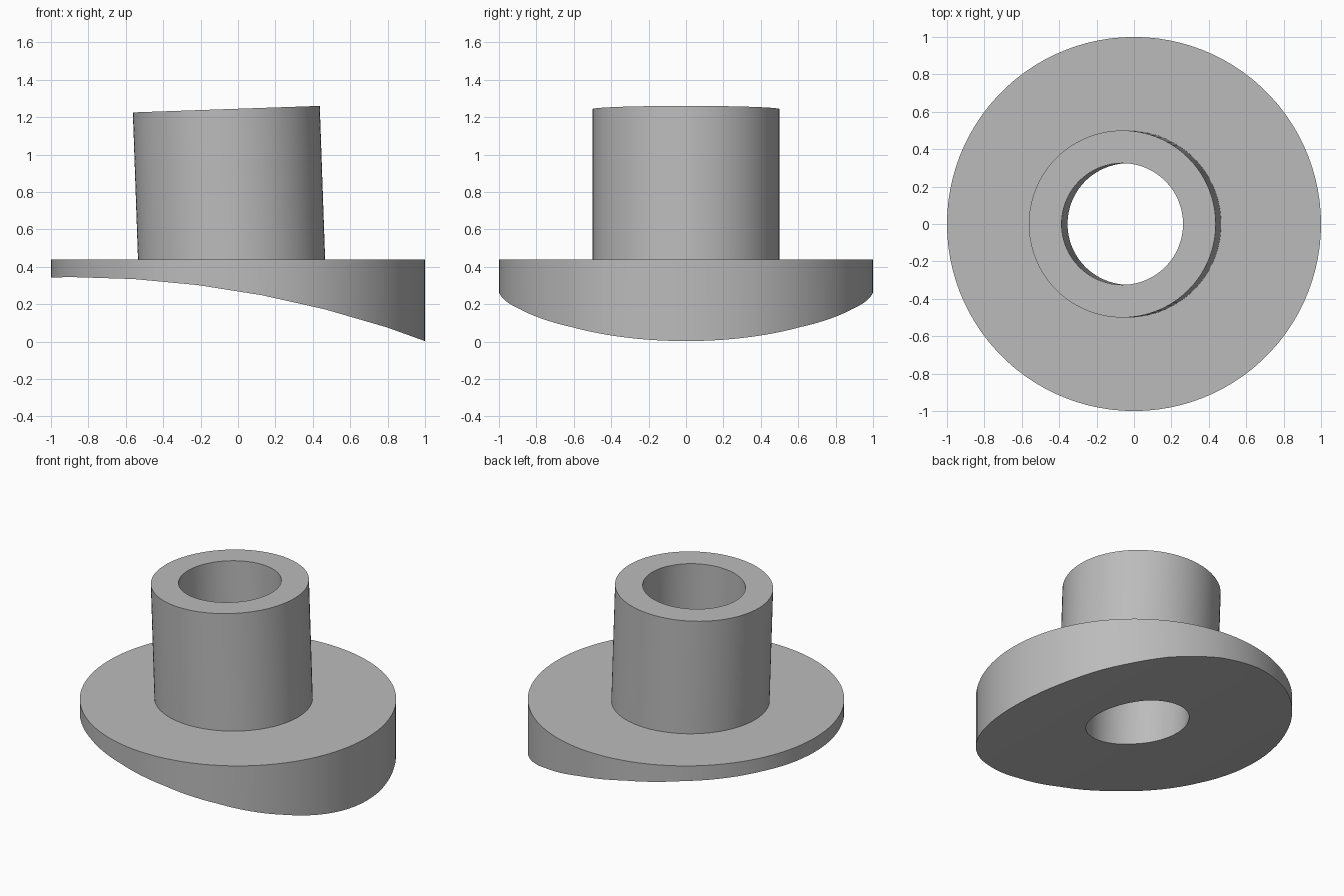
import bpy
from math import radians, sin, cos
from mathutils import Matrix, Vector

cube = bpy.data.objects.get("Cube")
if cube:
    bpy.data.objects.remove(cube, do_unlink=True)

SEGMENTS = 100
TILT = radians(-2)
TOP = Vector((-0.0625, 0, 1.2425))
AXIS = Vector((sin(TILT), 0, cos(TILT)))

grey = bpy.data.materials.new("plain grey")
grey.use_nodes = True
colour = (0.5, 0.5, 0.5, 1)
grey.diffuse_color = colour
grey.node_tree.nodes["Principled BSDF"].inputs["Base Color"].default_value = colour


def cylinder(name, radius, depth, centre, rotation=(0, 0, 0)):
    bpy.ops.mesh.primitive_cylinder_add(
        vertices=SEGMENTS, radius=radius, depth=depth, location=centre, rotation=rotation)
    obj = bpy.context.object
    obj.name = name
    obj.data.materials.append(grey)
    return obj


def combine(target, other, operation):
    mod = target.modifiers.new(operation.title(), "BOOLEAN")
    mod.operation = operation
    mod.solver = "EXACT"
    mod.object = other
    bpy.context.view_layer.objects.active = target
    bpy.ops.object.modifier_apply(modifier=mod.name)
    bpy.data.objects.remove(other, do_unlink=True)


# Round flange, with a flat top
body = cylinder("flanged_sleeve", 1, 0.54, (0, 0, 0.17))

# Large cylinder lying along y hollows the curved underside
saddle = cylinder("saddle_cutter", 5.48, 4, (0, 0, 0))
saddle.data.transform(Matrix.Rotation(radians(90), 4, "X"))
saddle.location = (-0.9, 0, 0.345 - 5.48)
combine(body, saddle, "DIFFERENCE")

# Sleeve leaning slightly to one side
sleeve = cylinder("sleeve", 0.5, 0.88, TOP - AXIS * 0.44, (0, TILT, 0))
combine(body, sleeve, "UNION")

# Bore follows the leaning sleeve through the flange
bore = cylinder("bore_cutter", 0.325, 2.4, TOP - AXIS * 0.8, (0, TILT, 0))
combine(body, bore, "DIFFERENCE")

bpy.ops.object.select_all(action="DESELECT")
body.select_set(True)
bpy.context.view_layer.objects.active = body
bpy.ops.object.shade_smooth_by_angle(angle=radians(30))
